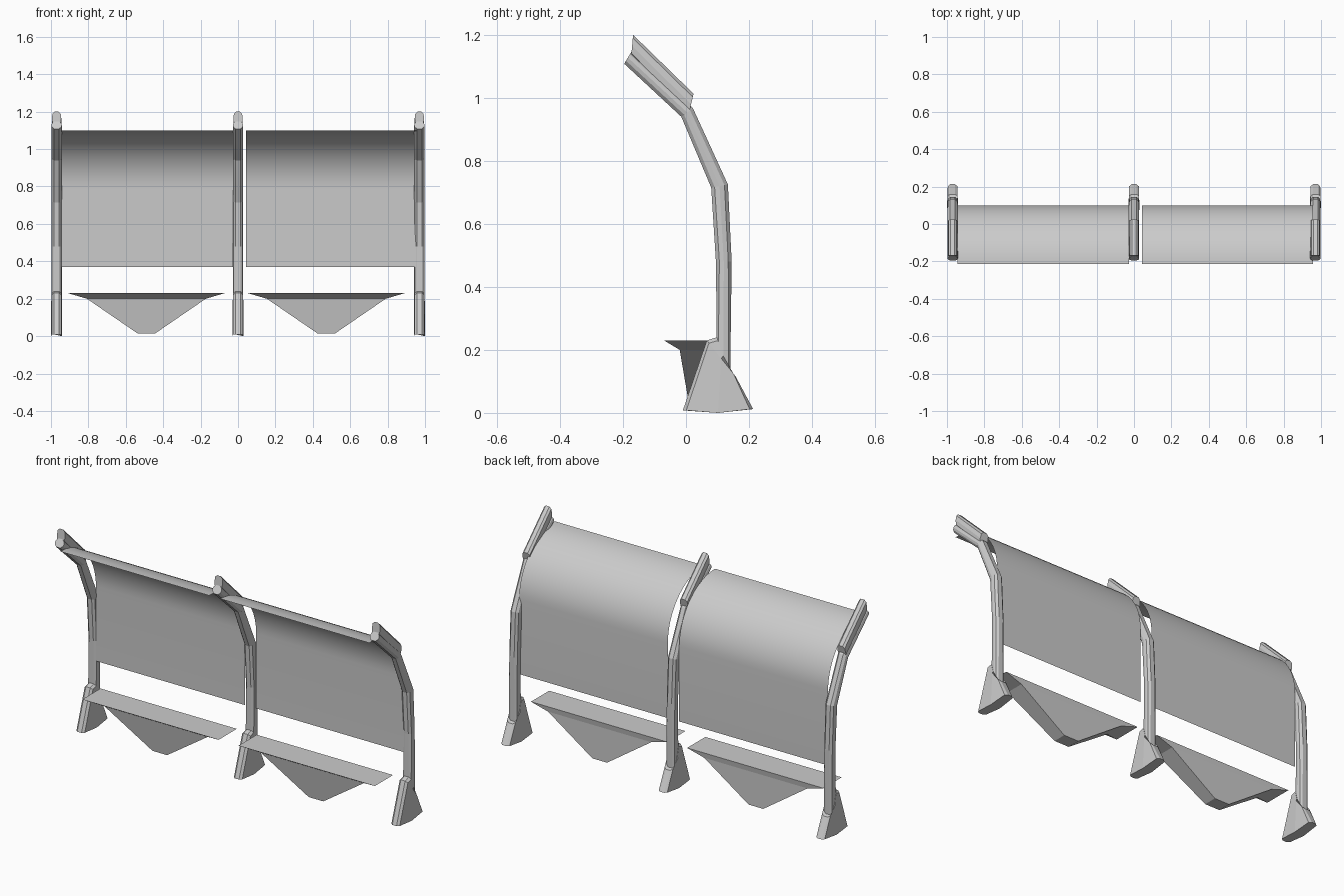
import bpy, bmesh, math
from mathutils import Vector

if "Cube" in bpy.data.objects:
    bpy.data.objects.remove(bpy.data.objects["Cube"])


def make_object(name, rings, cap=True, close=True, smooth=False):
    """Skin a list of equal-length point rings into one mesh object."""
    bm = bmesh.new()
    vs = [[bm.verts.new(p) for p in r] for r in rings]
    n = len(rings[0])
    for a, b in zip(vs, vs[1:]):
        for i in range(n if close else n - 1):
            j = (i + 1) % n
            bm.faces.new((a[i], a[j], b[j], b[i]))
    if cap:
        bm.faces.new(vs[0][::-1])
        bm.faces.new(vs[-1])
    if close:
        bmesh.ops.recalc_face_normals(bm, faces=bm.faces)
    for f in bm.faces:
        f.smooth = smooth
    me = bpy.data.meshes.new(name)
    bm.to_mesh(me)
    bm.free()
    ob = bpy.data.objects.new(name, me)
    bpy.context.collection.objects.link(ob)
    return ob


def ring(x, front, back, w=0.028, dip=0.0):
    """Ten-sided chamfered section between a front and a back (y, z) point."""
    f, b = Vector((0, *front)), Vector((0, *back))
    d = (b - f).normalized()
    c = 0.011
    half = [(0.45 * w, f), (0.88 * w, f + d * c),
            (w, (f + b) / 2 - Vector((0, 0, dip))),
            (0.88 * w, b - d * c), (0.45 * w, b)]
    pts = [p + Vector((x + s, 0, 0)) for s, p in half]
    pts += [p + Vector((x - s, 0, 0)) for s, p in reversed(half)]
    return pts


# (front, back) outline pairs, bottom to top
POST = [((0.098, 0.2), (0.14, 0.105)), ((0.095, 0.48), (0.145, 0.48)),
        ((0.08, 0.715), (0.133, 0.725)), ((-0.015, 0.94), (0.022, 0.967)),
        ((-0.196, 1.108), (-0.173, 1.147))]
FOOT = [((0.066, 0.23), (0.158, 0.115)), ((0.098, 0.24), (0.138, 0.122))]
FIN = [((0.008, 0.945), (0.024, 1.013)), ((-0.174, 1.13), (-0.168, 1.2))]

# Posts with flared feet and top fins
for side, x in (("left", -0.97), ("middle", 0.0), ("right", 0.97)):
    make_object(side + "_post", [ring(x, *p) for p in POST])
    base = ring(x, (-0.01, 0.008), (0.213, 0.012), 0.029, 0.01)
    make_object(side + "_foot", [base] + [ring(x, *p, 0.029) for p in FOOT])
    make_object(side + "_fin", [ring(x, *p, 0.025) for p in FIN])

# Curved back panels: straight wall rolling into a quarter-round canopy
R = 0.315
curve = [(0.1, 0.37)] + [
    (-0.215 + R * math.cos(a), 1.1 - R + R * math.sin(a))
    for a in (math.pi / 2 * i / 16 for i in range(17))]
for side, x0, x1 in (("left", -0.945, -0.028), ("right", 0.042, 0.958)):
    make_object(side + "_panel", [[(x, y, z) for y, z in curve] for x in (x0, x1)],
                cap=False, close=False, smooth=True)

# Seats: flat top tapering down to a small foot: half width, y front, y back, z
LEVELS = [(0.045, 0.012, 0.085, 0.013), (0.318, -0.02, 0.085, 0.2),
          (0.42, -0.07, 0.09, 0.23)]
for side, cx in (("left", -0.49), ("right", 0.472)):
    make_object(side + "_seat", [
        [(cx - h, y0, z), (cx + h, y0, z), (cx + h, y1, z), (cx - h, y1, z)]
        for h, y0, y1, z in LEVELS])
